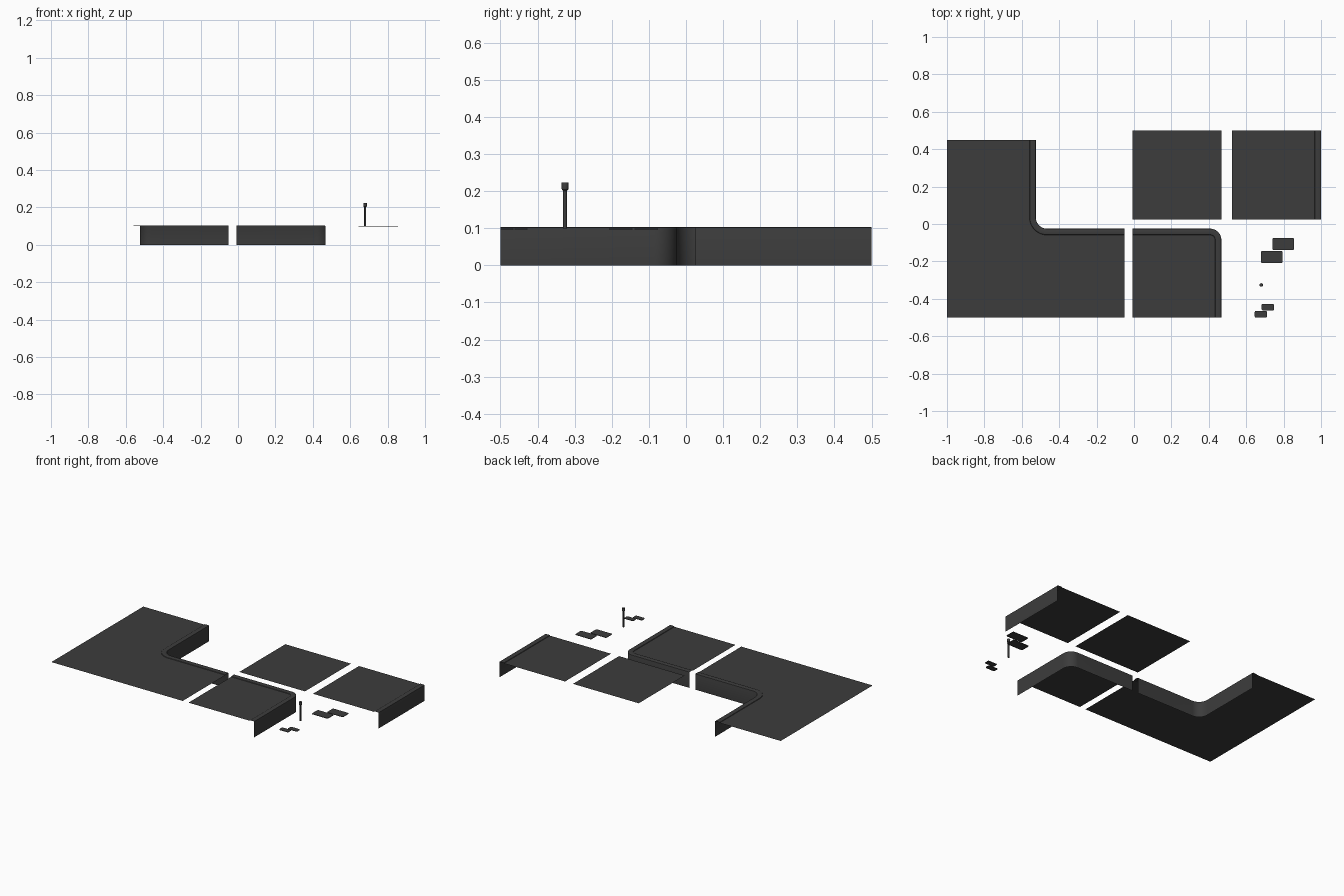
import bpy, bmesh
from math import sin, cos, pi, radians

if "Cube" in bpy.data.objects:
    bpy.data.objects.remove(bpy.data.objects["Cube"])

TOP = 0.1
# kerb cross-section: (distance inward from edge, height)
KERB = [(0, 0), (0, 0.1), (0.001, 0.1025), (0.004, 0.104), (0.029, 0.104),
        (0.032, 0.103), (0.034, TOP)]


def finish(name, bm):
    mesh = bpy.data.meshes.new(name)
    bm.to_mesh(mesh)
    bm.free()
    ob = bpy.data.objects.new(name, mesh)
    bpy.context.collection.objects.link(ob)
    bpy.ops.object.select_all(action='DESELECT')
    ob.select_set(True)
    bpy.context.view_layer.objects.active = ob
    bpy.ops.object.shade_smooth_by_angle(angle=radians(30))
    return ob


def arc(cx, cy, r, a0, a1, inward, n=12):
    """Points with inward normals; inward=-1 points to the centre, 1 away."""
    out = []
    for i in range(n + 1):
        a = radians(a0 + (a1 - a0) * i / n)
        out.append((cx + r * cos(a), cy + r * sin(a), inward * cos(a), inward * sin(a)))
    return out


def tile(name, path, rest):
    """Pavement slab: kerb and wall swept along path, flat top filling the rest."""
    bm = bmesh.new()
    rows = [[bm.verts.new((x + nx * d, y + ny * d, z)) for d, z in KERB]
            for x, y, nx, ny in path]
    for a, b in zip(rows, rows[1:]):
        for j in range(len(KERB) - 1):
            bm.faces.new((a[j], b[j], b[j + 1], a[j + 1]))
    # end points of the outer edge belong to the kerb, so the flat top uses its inner line
    bm.faces.new([r[-1] for r in rows] + [bm.verts.new((x, y, TOP)) for x, y in rest])
    bmesh.ops.triangulate(bm, faces=[f for f in bm.faces if len(f.verts) > 4])
    return finish(name, bm)


def plate(name, x0, x1, y0, y1, r=0.007, h=0.003):
    """Thin rounded cover plate, open below."""
    bm = bmesh.new()
    pts = []
    for cx, cy, a in ((x1 - r, y1 - r, 0), (x0 + r, y1 - r, 90),
                      (x0 + r, y0 + r, 180), (x1 - r, y0 + r, 270)):
        pts += [p[:2] for p in arc(cx, cy, r, a, a + 90, -1, 4)]
    top = [bm.verts.new((x, y, TOP)) for x, y in pts]
    low = [bm.verts.new((x, y, TOP - h)) for x, y in pts]
    bm.faces.new(top)
    for i in range(len(pts)):
        k = (i + 1) % len(pts)
        bm.faces.new((low[i], low[k], top[k], top[i]))
    return finish(name, bm)


# inner corner slab (L shape)
tile("inner_corner_pavement",
     [(-0.05, -0.025, 0, -1)] + arc(-0.465, 0.035, 0.06, 270, 180, 1)
     + [(-0.525, 0.45, -1, 0)],
     [(-1, 0.45), (-1, -0.5), (-0.05, -0.5)])

# outer corner slab
tile("outer_corner_pavement",
     [(0.467, -0.5, -1, 0)] + arc(0.407, -0.085, 0.06, 0, 90, -1)
     + [(-0.008, -0.025, 0, -1)],
     [(-0.008, -0.5)])

# straight edge slab
tile("straight_pavement", [(1, 0.025, -1, 0), (1, 0.5, -1, 0)],
     [(0.525, 0.5), (0.525, 0.025)])

# plain flat slab
bm = bmesh.new()
bm.faces.new([bm.verts.new((x, y, TOP)) for x, y in
              ((-0.008, 0.025), (0.467, 0.025), (0.467, 0.5), (-0.008, 0.5))])
finish("flat_pavement", bm)

# cover plates
for i, box in enumerate([(0.74, 0.856, -0.139, -0.075), (0.678, 0.794, -0.208, -0.144),
                         (0.682, 0.749, -0.462, -0.427), (0.645, 0.712, -0.5, -0.465)]):
    plate(f"cover_plate_{i + 1}", *box)

# bollard: lathed post with a wider head
bm = bmesh.new()
N = 16
rings = [[bm.verts.new((0.68 + r * cos(2 * pi * i / N), -0.326 + r * sin(2 * pi * i / N), z))
          for i in range(N)]
         for r, z in ((0.0055, 0.1), (0.0055, 0.201), (0.0088, 0.205),
                      (0.0095, 0.222), (0.0088, 0.2235))]
for a, b in zip(rings, rings[1:]):
    for i in range(N):
        k = (i + 1) % N
        bm.faces.new((a[i], a[k], b[k], b[i]))
bm.faces.new(rings[-1])
finish("bollard", bm)

# dark asphalt colour on everything
mat = bpy.data.materials.new("dark_grey")
mat.diffuse_color = (0.045, 0.045, 0.045, 1)
mat.use_nodes = True
mat.node_tree.nodes["Principled BSDF"].inputs["Base Color"].default_value = mat.diffuse_color
for ob in bpy.context.collection.objects:
    ob.data.materials.append(mat)
